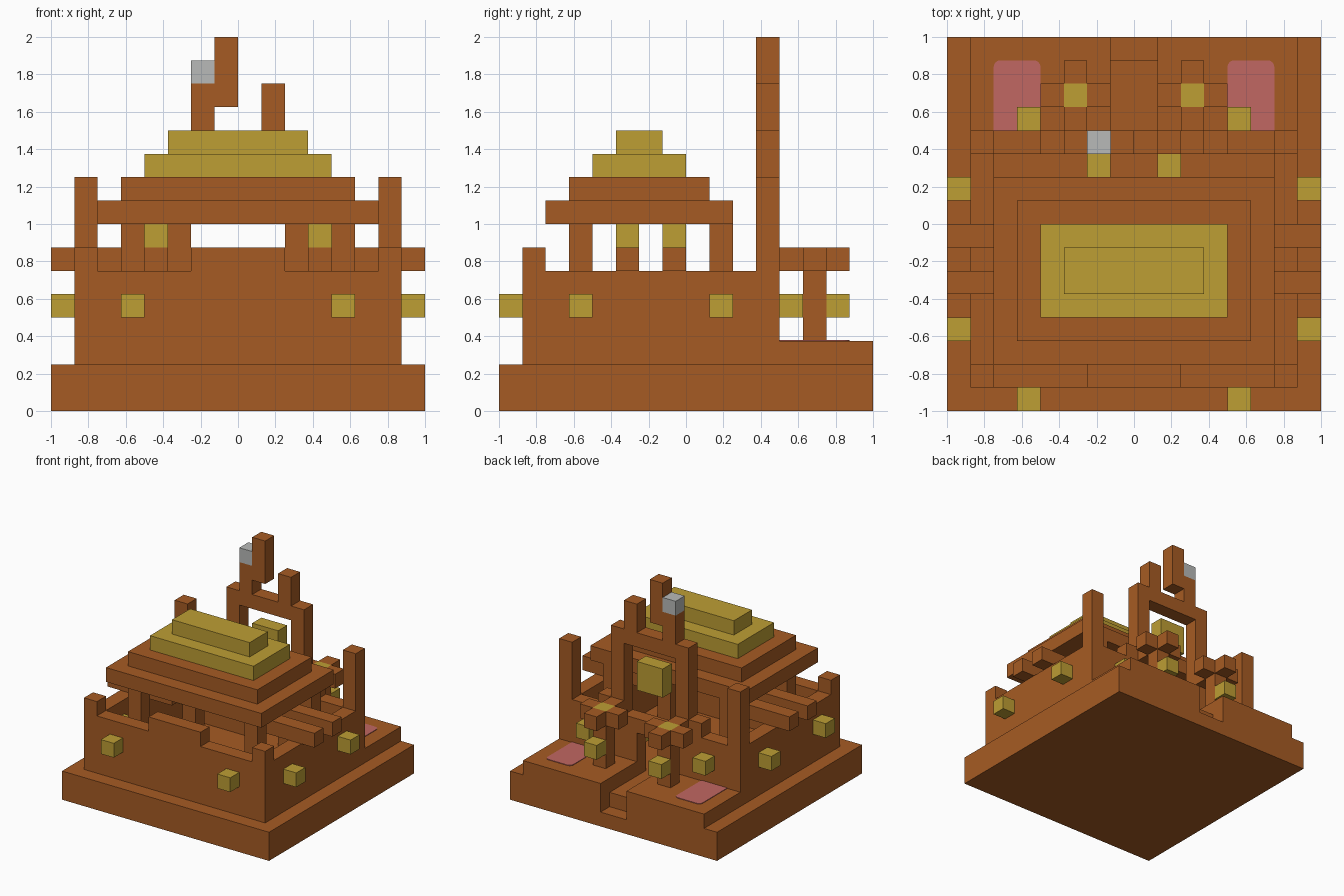
import bpy
import bmesh
from mathutils import Vector

U = 0.125  # size of one building block

cube = bpy.data.objects.get("Cube")
if cube:
    bpy.data.objects.remove(cube, do_unlink=True)


def material(name, rgb):
    m = bpy.data.materials.new(name)
    m.use_nodes = True
    m.diffuse_color = (*rgb, 1)
    m.node_tree.nodes["Principled BSDF"].inputs["Base Color"].default_value = (*rgb, 1)
    return m


BROWN = material("brown brick", (0.381, 0.105, 0.017))
GOLD = material("gold", (0.509, 0.342, 0.034))
GREY = material("grey stone", (0.479, 0.491, 0.479))
PINK = material("pink bed", (0.533, 0.136, 0.122))


def finish(bm, name, mat):
    mesh = bpy.data.meshes.new(name)
    bm.to_mesh(mesh)
    bm.free()
    mesh.materials.append(mat)
    obj = bpy.data.objects.new(name, mesh)
    bpy.context.collection.objects.link(obj)
    return obj


def add_box(bm, x, y, z):
    lo, hi = Vector((x[0], y[0], z[0])), Vector((x[1], y[1], z[1]))
    verts = bmesh.ops.create_cube(bm, size=1)["verts"]
    for v in verts:
        v.co = (Vector([c + 0.5 for c in v.co]) * (hi - lo) + lo) * U


def box(name, x, y, z, mat=BROWN):
    """One box, its ranges given in blocks."""
    bm = bmesh.new()
    add_box(bm, x, y, z)
    return finish(bm, name, mat)


def pair(name, x, y, z, mat=BROWN):
    """A box and its twin across the middle."""
    bm = bmesh.new()
    add_box(bm, x, y, z)
    add_box(bm, (-x[1], -x[0]), y, z)
    return finish(bm, name, mat)


# Base, with a step cut into the back edge
box("base_slab", (-8, 8), (-8, 8), (0, 1))
box("base_top", (-8, 8), (-8, 7), (1, 2))
pair("base_back_edge", (1, 8), (7, 8), (1, 2))
pair("back_terrace", (1, 7), (4, 8), (2, 3))

# Hall walls
box("front_wall", (-7, 7), (-7, -6), (2, 6))
box("front_merlon", (-2, 2), (-7, -6), (6, 7))
pair("front_corner", (6, 7), (-7, -6), (6, 7))
pair("side_wall", (6, 7), (-6, 3), (2, 6))
pair("back_wall", (1, 7), (3, 4), (2, 6))
box("door_lintel", (-1, 1), (3, 4), (5, 6))
pair("back_corner_post", (6, 7), (3, 4), (6, 10))
pair("gate_step", (3, 4), (3, 4), (6, 7))

# Tall gate behind the hall
pair("gate_post", (2, 3), (3, 4), (6, 12))
box("gate_lintel", (-2, 2), (3, 4), (11, 12))
pair("gate_finial", (1, 2), (3, 4), (12, 14))
box("gate_spire", (-1, 0), (3, 4), (13, 16))
box("gate_stone", (-2, -1), (3, 4), (14, 15), GREY)
box("gate_bell", (-1, 1), (3, 4), (8, 10), GOLD)

# Roof pillars and side beams carrying gold blocks
for y in (-5, 1):
    pair("roof_pillar", (4, 5), (y, y + 1), (2, 8))
for y in (-3, -1):
    pair("side_beam", (3, 8), (y, y + 1), (6, 7))
    pair("beam_block", (3, 4), (y, y + 1), (7, 8), GOLD)

# Stepped roof, two brown tiers under two gold ones
for i in range(4):
    box("roof_tier", (i - 6, 6 - i), (i - 6, 2 - i), (8 + i, 9 + i),
        BROWN if i < 2 else GOLD)

# Lanterns on the walls
pair("front_lantern", (4, 5), (-8, -7), (4, 5), GOLD)
pair("back_lantern", (4, 5), (4, 5), (4, 5), GOLD)
pair("inner_back_lantern", (1, 2), (2, 3), (4, 5), GOLD)
for y in (-5, 1):
    pair("side_lantern", (7, 8), (y, y + 1), (4, 5), GOLD)
    pair("inner_side_lantern", (5, 6), (y, y + 1), (4, 5), GOLD)

# Two trees on the terrace
pair("tree_trunk", (2, 3), (5, 6), (3, 6))
pair("tree_heart", (2, 3), (5, 6), (6, 7), GOLD)
pair("tree_lantern", (2, 3), (6, 7), (4, 5), GOLD)
for dx, dy in ((1, 0), (-1, 0), (0, 1), (0, -1)):
    pair("tree_branch", (2 + dx, 3 + dx), (5 + dy, 6 + dy), (6, 7))

# Thin pink beds with rounded back corners
for side in (-1, 1):
    bm = bmesh.new()
    add_box(bm, (side * 5 - 1, side * 5 + 1), (4, 7), (3, 3.04))
    corners = [e for e in bm.edges
               if all(v.co.y > 6.9 * U for v in e.verts)
               and abs(e.verts[0].co.z - e.verts[1].co.z) > 0.001]
    bmesh.ops.bevel(bm, geom=corners, offset=0.035, segments=4,
                    profile=0.5, affect='EDGES')
    finish(bm, "terrace_bed", PINK)
